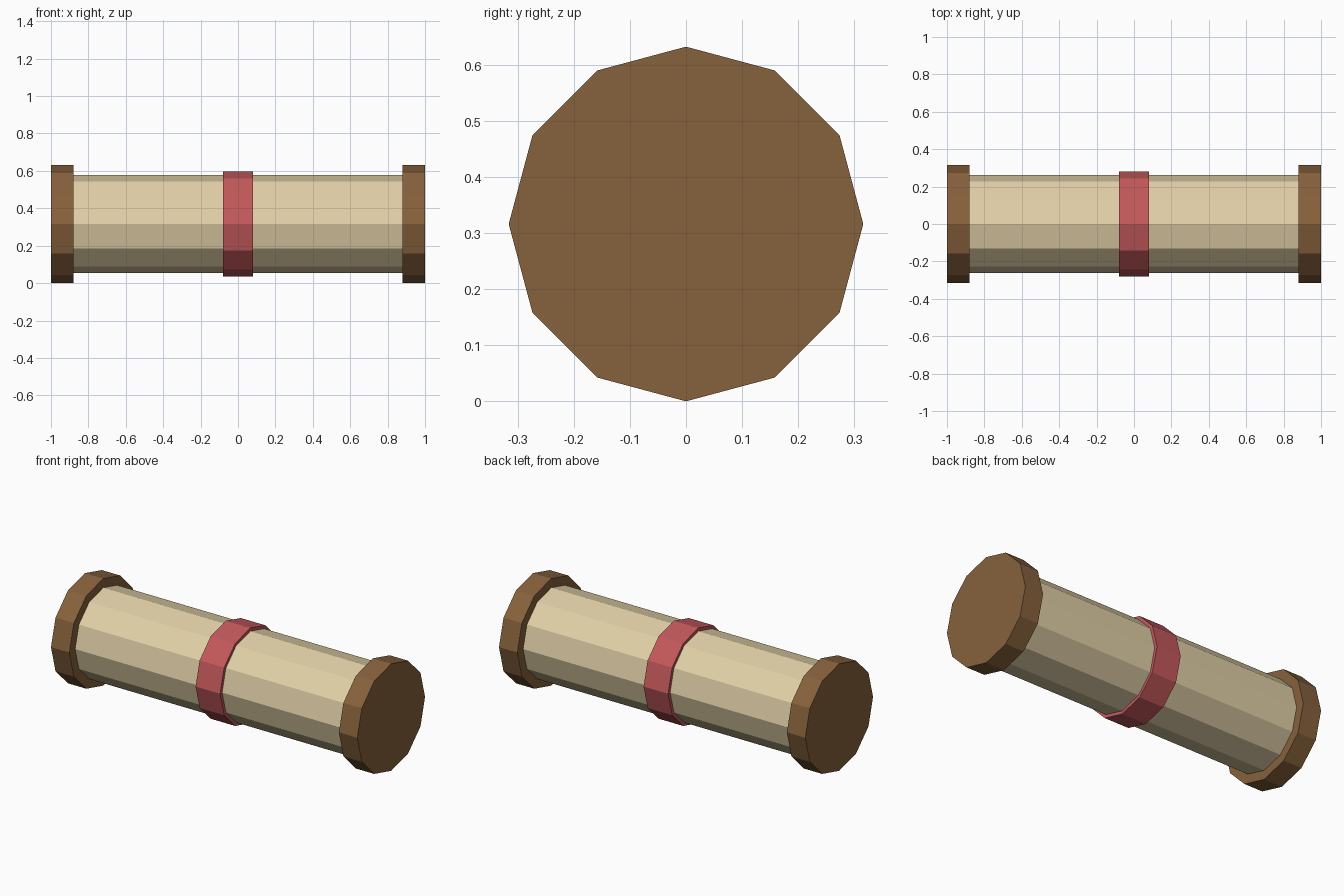
import bpy
from math import pi

if "Cube" in bpy.data.objects:
    bpy.data.objects.remove(bpy.data.objects["Cube"])

SIDES = 12
AXIS_Z = 0.316


def material(name, color):
    mat = bpy.data.materials.new(name)
    mat.diffuse_color = (*color, 1)
    mat.use_nodes = True
    mat.node_tree.nodes["Principled BSDF"].inputs["Base Color"].default_value = mat.diffuse_color
    return mat


def drum(name, radius, x0, x1, mat):
    """Flat-faced cylinder lying along x, with a corner at the top."""
    bpy.ops.mesh.primitive_cylinder_add(
        vertices=SIDES, radius=radius, depth=x1 - x0,
        location=((x0 + x1) / 2, 0, AXIS_Z), rotation=(0, pi / 2, 0))
    obj = bpy.context.object
    obj.name = name
    obj.data.materials.append(mat)
    return obj


parchment = material("parchment", (0.76, 0.63, 0.39))
wood = material("wood", (0.24, 0.12, 0.045))
ribbon = material("ribbon", (0.55, 0.10, 0.105))

# Rolled paper body
drum("scroll_roll", 0.262, -0.9, 0.9, parchment)

# Ribbon around the middle
drum("ribbon_band", 0.281, -0.08, 0.08, ribbon)

# Wooden end caps
drum("left_end_cap", 0.316, -1.0, -0.88, wood)
drum("right_end_cap", 0.316, 0.88, 1.0, wood)
